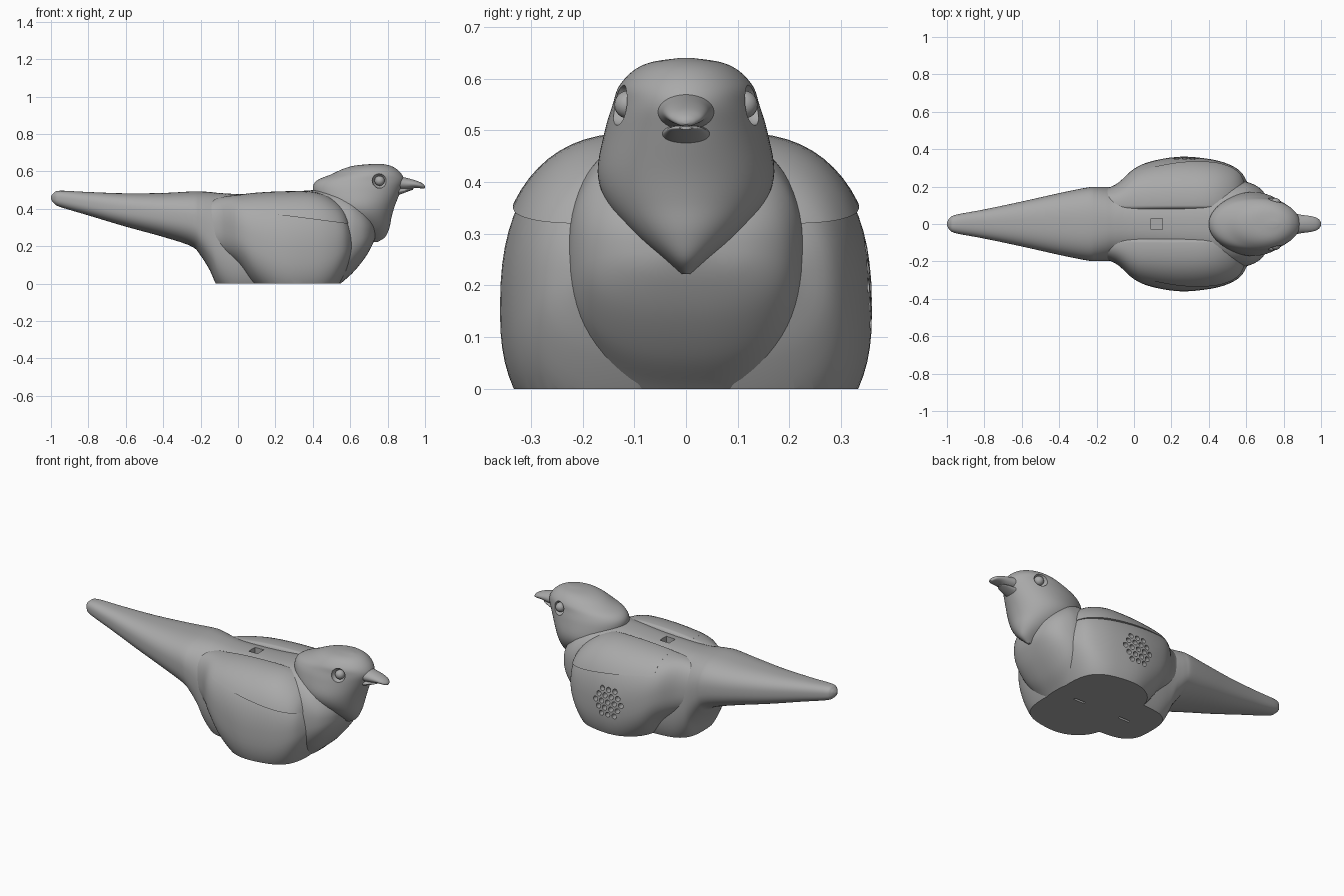
import bpy, bmesh, math
from mathutils import Vector

cube = bpy.data.objects.get("Cube")
if cube:
    bpy.data.objects.remove(cube)

GREY = (0.4, 0.4, 0.4, 1)
grey = bpy.data.materials.new("matte grey")
grey.use_nodes = True
grey.diffuse_color = GREY
shader = grey.node_tree.nodes["Principled BSDF"]
shader.inputs["Base Color"].default_value = GREY
shader.inputs["Roughness"].default_value = 0.7


def to_object(name, bm):
    mesh = bpy.data.meshes.new(name)
    bmesh.ops.recalc_face_normals(bm, faces=bm.faces)
    bm.to_mesh(mesh)
    bm.free()
    mesh.materials.append(grey)
    obj = bpy.data.objects.new(name, mesh)
    bpy.context.collection.objects.link(obj)
    return obj


def activate(obj):
    bpy.ops.object.select_all(action='DESELECT')
    obj.select_set(True)
    bpy.context.view_layer.objects.active = obj


def smooth(obj, angle=35):
    activate(obj)
    bpy.ops.object.shade_smooth_by_angle(angle=math.radians(angle))
    return obj


def refine(rows, steps=5):
    """Catmull-Rom interpolation of the key sections."""
    rows = [Vector(r) for r in rows]
    out = []
    for i in range(len(rows) - 1):
        a, b, c, d = (rows[max(i - 1, 0)], rows[i], rows[i + 1],
                      rows[min(i + 2, len(rows) - 1)])
        for k in range(steps):
            t = k / steps
            out.append(b + (c - a) * t / 2 + (a * 2 - b * 5 + c * 4 - d) * t * t / 2
                       + (b * 3 - a - c * 3 + d) * t ** 3 / 2)
    return out + [rows[-1]]


def power(v, n):
    return math.copysign(abs(v) ** (2 / n), v)


def loft(rings):
    bm = bmesh.new()
    loops = [[bm.verts.new(p) for p in ring] for ring in rings]
    for a, b in zip(loops, loops[1:]):
        for i in range(len(a)):
            j = (i + 1) % len(a)
            bm.faces.new((a[i], a[j], b[j], b[i]))
    bm.faces.new(loops[0])
    bm.faces.new(loops[-1])
    return bm


def slice_off(bm, point, normal):
    """Remove everything on the normal side of a plane and cap the cut."""
    cut = bmesh.ops.bisect_plane(bm, geom=bm.verts[:] + bm.edges[:] + bm.faces[:],
                                 plane_co=point, plane_no=normal, clear_outer=True)
    edges = [e for e in cut["geom_cut"] if isinstance(e, bmesh.types.BMEdge)]
    bmesh.ops.holes_fill(bm, edges=edges)


def cut_away(obj, cutter):
    mod = obj.modifiers.new("cut", 'BOOLEAN')
    mod.operation, mod.object, mod.solver = 'DIFFERENCE', cutter, 'EXACT'
    activate(obj)
    bpy.ops.object.modifier_apply(modifier=mod.name)
    bpy.data.objects.remove(cutter)


def box_cutter(boxes):
    bm = bmesh.new()
    for centre, size in boxes:
        made = bmesh.ops.create_cube(bm, size=1)["verts"]
        bmesh.ops.scale(bm, vec=size, verts=made)
        bmesh.ops.translate(bm, vec=centre, verts=made)
    return to_object("box_cutter", bm)


ANGLES = [math.tau * i / 64 for i in range(64)]


def x_loft(rows, n):
    """Loft along x from rows of (x, bottom, top, half width)."""
    return loft([[(x, w * power(math.cos(a), n),
                   (lo + hi) / 2 + (hi - lo) / 2 * power(math.sin(a), n))
                  for a in ANGLES] for x, lo, hi, w in refine(rows)])


# Body and tail in one sweep, cut flat at the ground
body_rows = [
    (-1, .452, .466, .008), (-.985, .43, .485, .032), (-.95, .41, .497, .05),
    (-.8, .365, .49, .078), (-.6, .305, .483, .12), (-.4, .25, .485, .165),
    (-.25, .2, .493, .195), (-.2, .15, .493, .198), (-.15, .07, .49, .198),
    (-.1, -.03, .485, .2), (0, -.1, .48, .21), (.2, -.1, .485, .225),
    (.4, -.08, .5, .235), (.5, -.04, .5, .235), (.56, .01, .49, .23),
    (.62, .065, .46, .22), (.68, .14, .4, .185), (.72, .21, .34, .12),
    (.738, .26, .29, .02)]
bm = x_loft(body_rows, 2.5)
slice_off(bm, (0, 0, 0), (0, 0, -1))
body = to_object("body_and_tail", bm)
cut_away(body, box_cutter([((.122, 0, .48), (.06, .06, .08)),
                           ((.07, 0, 0), (.07, .014, .04)),
                           ((.38, 0, 0), (.07, .014, .04))]))
smooth(body)

# Wings: rows of (x, bottom, top, outer edge, lip of the upper cover)
wing_rows = [
    (-.22, .2, .42, .17, 0), (-.1, .16, .46, .21, 0), (0, .1, .475, .295, 0),
    (.1, -.02, .485, .337, .004), (.25, -.12, .49, .36, .01),
    (.4, -.12, .485, .348, .016), (.5, -.06, .45, .322, .018),
    (.57, .05, .39, .28, .014), (.61, .15, .3, .215, .004)]
INNER = .1


def wing_mesh(side, cover):
    rings = []
    for x, lo, hi, out, lip in refine(wing_rows):
        mid = lo + (hi - lo) * .45
        ring = []
        for a in ANGLES:
            c, s = power(math.cos(a), 2.4), power(math.sin(a), 2.4)
            reach = (out - INNER + cover * lip) if c > 0 else .05
            ring.append((x, side * (INNER + reach * c),
                         mid + s * (hi + cover * lip * .4 - mid if s > 0 else mid - lo)))
        rings.append(ring)
    return loft(rings)


def speaker_cutter():
    """Hexagonal cluster of nineteen small round holes."""
    bm = bmesh.new()
    step = .042
    for q in range(-2, 3):
        for r in range(-2, 3):
            if abs(q + r) > 2:
                continue
            made = bmesh.ops.create_cone(bm, cap_ends=True, segments=12, radius1=.015,
                                         radius2=.015, depth=.1)["verts"]
            for v in made:
                v.co = (v.co.x + .27 + step * (q + r / 2), v.co.z + .37,
                        v.co.y + .2 + step * r * .866)
    return to_object("speaker_cutter", bm)


for side, label in ((-1, "front"), (1, "back")):
    bm = wing_mesh(side, 0)
    slice_off(bm, (0, 0, 0), (0, 0, -1))
    wing = to_object(label + "_wing", bm)
    if side > 0:
        cut_away(wing, speaker_cutter())
    smooth(wing)
    bm = wing_mesh(side, 1)
    slice_off(bm, (.09, 0, .385), (-.13, 0, -1))
    slice_off(bm, (.02, 0, 0), (-1, 0, 0))
    smooth(to_object(label + "_wing_cover", bm))

# Hooded head: rows of (height, back, front, half width)
head_rows = [
    (.222, .7, .745, .008), (.25, .65, .787, .04), (.3, .57, .81, .1),
    (.36, .49, .822, .152), (.42, .43, .84, .171), (.5, .4, .872, .157),
    (.55, .42, .888, .142), (.585, .5, .875, .13), (.615, .565, .845, .103),
    (.632, .63, .81, .068), (.64, .72, .77, .015)]
bm = loft([[((b + f) / 2 + (f - b) / 2 * math.cos(a), w * math.sin(a), z)
            for a in ANGLES] for z, b, f, w in refine(head_rows)])
head = to_object("head", bm)


def ball(name, radius, y):
    bm = bmesh.new()
    bmesh.ops.create_uvsphere(bm, u_segments=20, v_segments=12, radius=radius)
    bmesh.ops.translate(bm, vec=(.757, y, .55), verts=bm.verts)
    return to_object(name, bm)


# Eyes set in round sockets
for side, label in ((-1, "front"), (1, "back")):
    cut_away(head, ball("socket_cutter", .04, side * .132))
    smooth(ball(label + "_eye", .027, side * .112))
smooth(head)

# Hooked beak
upper = [(.83, .5, .58, .062), (.89, .502, .568, .05), (.94, .51, .555, .043),
         (.975, .51, .542, .034), (.993, .508, .53, .02), (1, .512, .52, .006)]
lower = [(.83, .465, .515, .05), (.88, .482, .512, .042), (.92, .497, .51, .03),
         (.935, .502, .508, .012)]
smooth(to_object("upper_beak", x_loft(upper, 2)))
smooth(to_object("lower_beak", x_loft(lower, 2)))
